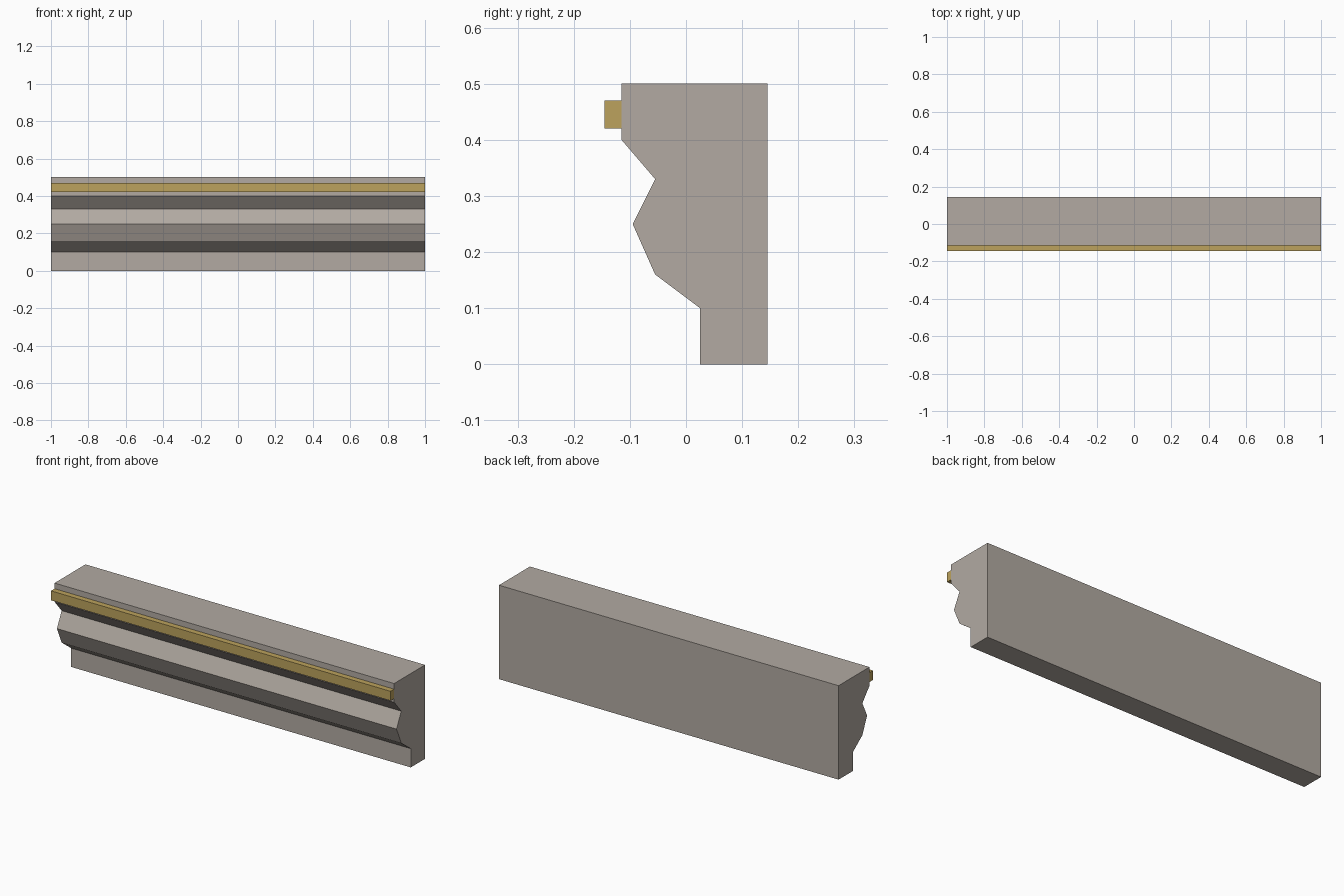
import bpy
import bmesh

if "Cube" in bpy.data.objects:
    bpy.data.objects.remove(bpy.data.objects["Cube"])


def material(name, color):
    mat = bpy.data.materials.new(name)
    mat.diffuse_color = (*color, 1.0)
    mat.use_nodes = True
    mat.node_tree.nodes["Principled BSDF"].inputs["Base Color"].default_value = mat.diffuse_color
    return mat


def extrude_profile(name, profile, length, mat):
    """Sweep a closed (y, z) profile along x, centred on x = 0."""
    bm = bmesh.new()
    face = bm.faces.new([bm.verts.new((-length / 2, y, z)) for y, z in profile])
    result = bmesh.ops.extrude_face_region(bm, geom=[face], use_keep_orig=True)
    verts = [g for g in result["geom"] if isinstance(g, bmesh.types.BMVert)]
    bmesh.ops.translate(bm, verts=verts, vec=(length, 0, 0))
    bmesh.ops.recalc_face_normals(bm, faces=bm.faces)
    mesh = bpy.data.meshes.new(name)
    bm.to_mesh(mesh)
    bm.free()
    mesh.materials.append(mat)
    obj = bpy.data.objects.new(name, mesh)
    bpy.context.collection.objects.link(obj)
    return obj


stone = material("warm grey stone", (0.445, 0.402, 0.361))
gold = material("dull gold", (0.503, 0.361, 0.109))

# Moulded cornice body: flat back and top, stepped and faceted front
extrude_profile("cornice_body", [
    (0.145, 0.0), (0.145, 0.50), (-0.115, 0.50), (-0.115, 0.40),
    (-0.055, 0.33), (-0.095, 0.25), (-0.055, 0.16), (0.025, 0.10),
    (0.025, 0.0),
], 2.0, stone)

# Gold strip along the upper front band
extrude_profile("gold_strip", [
    (-0.115, 0.42), (-0.115, 0.47), (-0.145, 0.47), (-0.145, 0.42),
], 2.0, gold)
